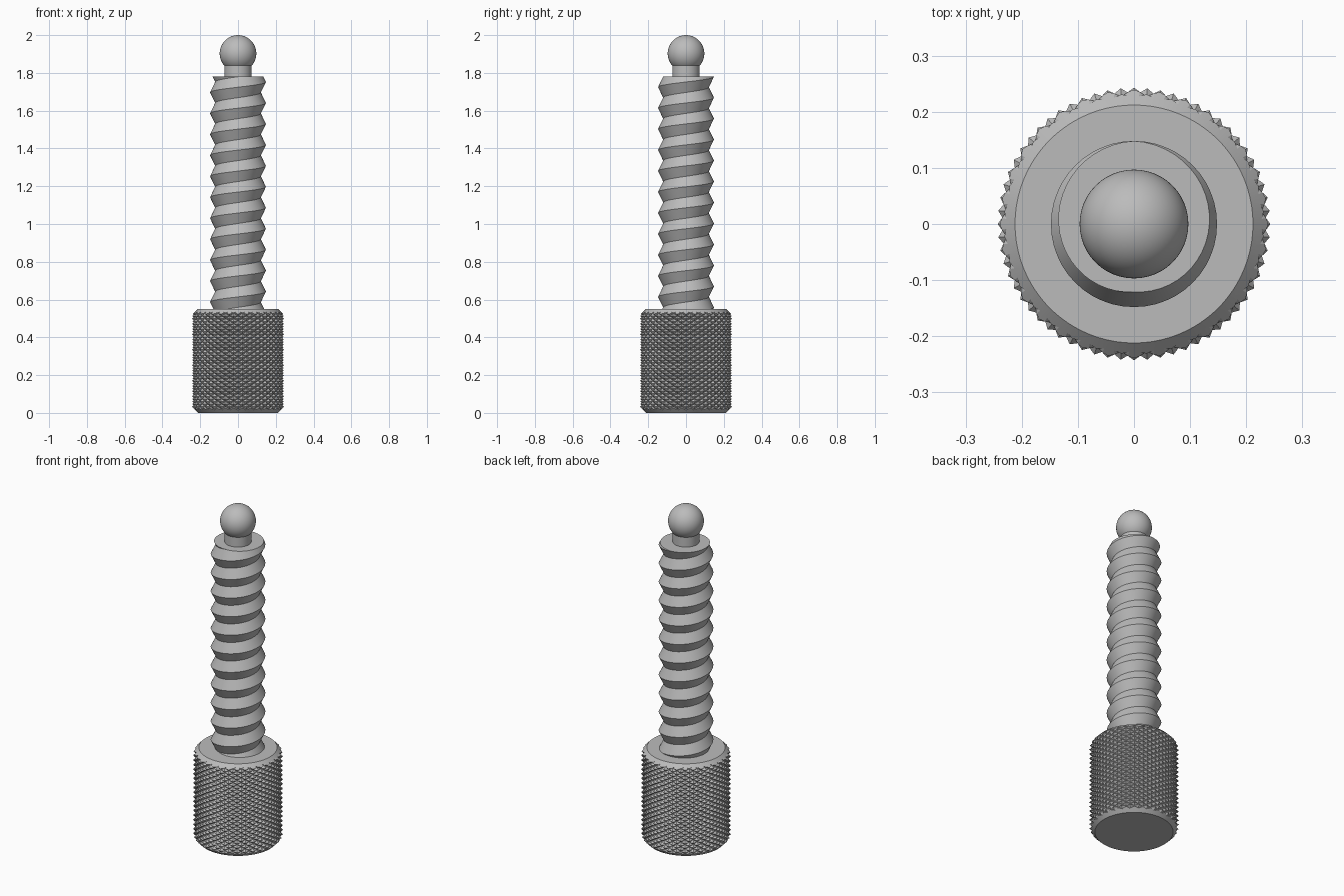
import bpy, bmesh, math

if "Cube" in bpy.data.objects:
    bpy.data.objects.remove(bpy.data.objects["Cube"], do_unlink=True)

steel = bpy.data.materials.new("grey_steel")
steel.use_nodes = True
steel.diffuse_color = (0.5, 0.5, 0.5, 1)
steel.node_tree.nodes["Principled BSDF"].inputs["Base Color"].default_value = (0.5, 0.5, 0.5, 1)

TAU = 2 * math.pi
KNOB_H = 0.55


def polar(r, a, z):
    return (r * math.cos(a), r * math.sin(a), z)


def finish(bm, name, smooth=True):
    bmesh.ops.remove_doubles(bm, verts=bm.verts, dist=1e-5)
    bmesh.ops.holes_fill(bm, edges=[e for e in bm.edges if e.is_boundary], sides=0)
    bmesh.ops.recalc_face_normals(bm, faces=bm.faces)
    mesh = bpy.data.meshes.new(name)
    bm.to_mesh(mesh)
    bm.free()
    mesh.materials.append(steel)
    ob = bpy.data.objects.new(name, mesh)
    bpy.context.collection.objects.link(ob)
    if smooth:
        bpy.ops.object.select_all(action="DESELECT")
        ob.select_set(True)
        bpy.context.view_layer.objects.active = ob
        bpy.ops.object.shade_smooth_by_angle(angle=math.radians(30))
    return ob


def lathe(name, profile, segments=64):
    """Revolve (radius, z) points about z; open ends are capped."""
    bm = bmesh.new()
    rings = [[bm.verts.new(polar(r, TAU * i / segments, z)) for i in range(segments)]
             for r, z in profile]
    for low, high in zip(rings, rings[1:]):
        for i in range(segments):
            k = (i + 1) % segments
            bm.faces.new((low[i], low[k], high[k], high[i]))
    return finish(bm, name)


# Knurled knob: a tiling of small pyramids around a column
COLS, STEP = 64, 0.0137
ROWS = int(KNOB_H / STEP) + 4
PEAK, GROOVE = 0.243, 0.228
bm = bmesh.new()
grid = [[bm.verts.new(polar(GROOVE if (i + j) % 2 else PEAK, TAU * i / COLS, (j - 1.6) * STEP))
         for i in range(COLS)] for j in range(ROWS)]
for j in range(ROWS - 1):
    for i in range(COLS):
        k = (i + 1) % COLS
        a, b, c, d = grid[j][i], grid[j][k], grid[j + 1][k], grid[j + 1][i]
        tris = ((a, b, c), (a, c, d)) if (i + j) % 2 else ((a, b, d), (b, c, d))
        for tri in tris:
            bm.faces.new(tri)
knob = finish(bm, "knurled_knob", smooth=False)

# Trim the knob to a chamfered blank
RIM, OUT = 0.212, 0.248
c = OUT - RIM
blank = lathe("knob_blank_cutter", [(RIM, 0), (OUT, c), (OUT, KNOB_H - c), (RIM, KNOB_H)], 128)
blank.hide_render = True
trim = knob.modifiers.new("chamfer_trim", "BOOLEAN")
trim.operation = "INTERSECT"
trim.solver = "EXACT"
trim.object = blank
bpy.context.view_layer.update()
trimmed = bpy.data.meshes.new_from_object(knob.evaluated_get(bpy.context.evaluated_depsgraph_get()))
knob.modifiers.clear()
knob.data = trimmed
bpy.data.objects.remove(blank, do_unlink=True)

# Threaded shaft: right-handed V thread, cut flat at both ends
PITCH, CREST, ROOT = 0.111, 0.148, 0.121
CREST_Z, BOTTOM, TOP = 1.752, 0.54, 1.78
SEG = 48


def thread_radius(a, z):
    t = ((z - CREST_Z) / PITCH - a / TAU) % 1
    return ROOT + (CREST - ROOT) * abs(2 * t - 1)


bm = bmesh.new()
helix = []
for k in range(-26, 4):
    row = []
    for i in range(SEG + 1):
        a = TAU * i / SEG
        z = min(TOP, max(BOTTOM, CREST_Z + PITCH * (k / 2 + i / SEG)))
        row.append(bm.verts.new(polar(thread_radius(a, z), a, z)))
    helix.append(row)
for low, high in zip(helix, helix[1:]):
    for i in range(SEG):
        if (high[i].co - low[i].co).length + (high[i + 1].co - low[i + 1].co).length > 1e-5:
            bm.faces.new((low[i], low[i + 1], high[i + 1], high[i]))
bmesh.ops.delete(bm, geom=[v for v in bm.verts if not v.link_faces], context="VERTS")
finish(bm, "threaded_shaft")

# Neck and ball tip
lathe("neck", [(0.072, 1.76), (0.072, 1.86)])
BALL = 0.097
bm = bmesh.new()
bmesh.ops.create_uvsphere(bm, u_segments=48, v_segments=32, radius=BALL)
bmesh.ops.translate(bm, verts=bm.verts, vec=(0, 0, 2 - BALL))
finish(bm, "ball_tip")
